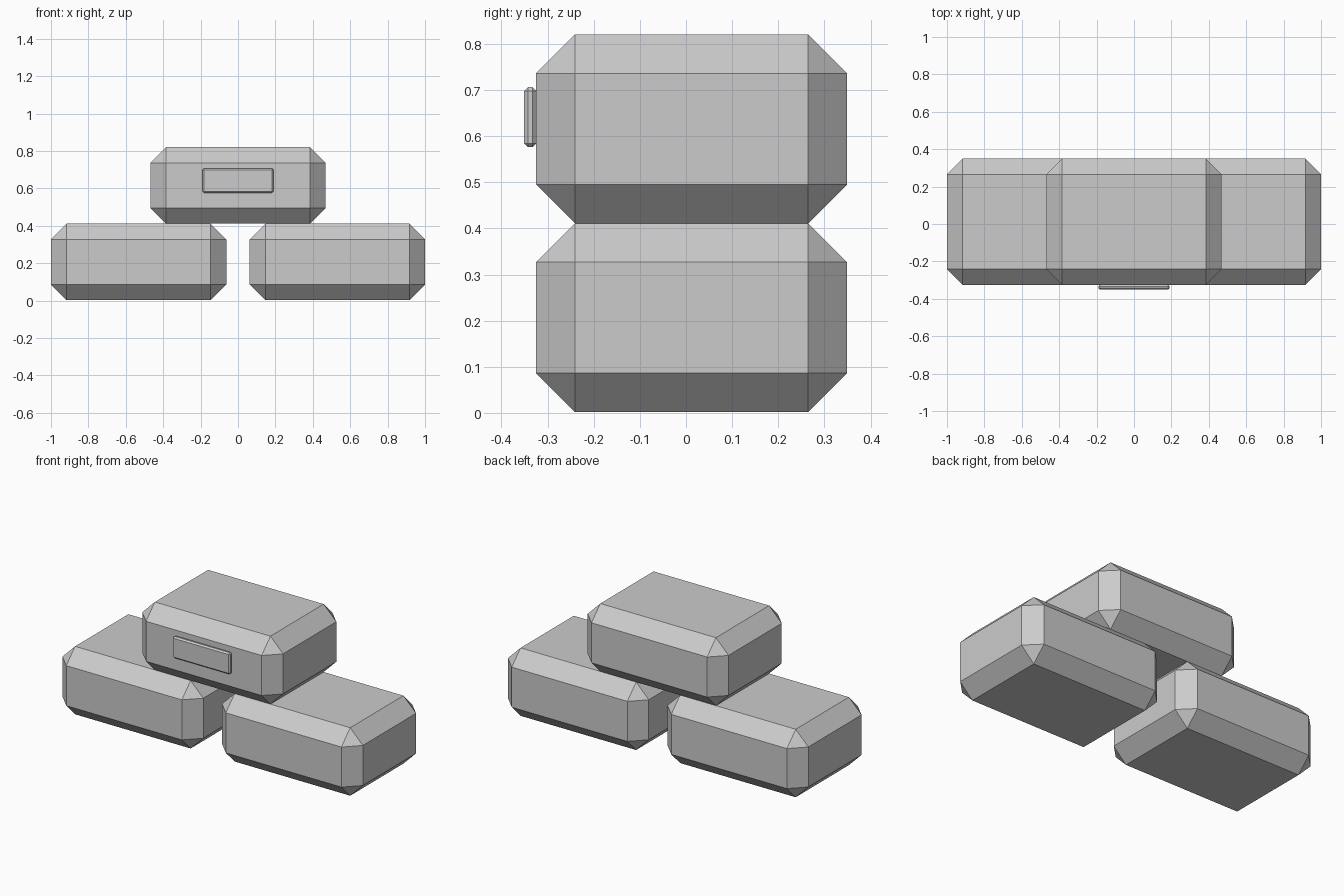
import bpy, bmesh
from mathutils import Vector

if "Cube" in bpy.data.objects:
    bpy.data.objects.remove(bpy.data.objects["Cube"])


def bevelled_block(name, lo, hi, chamfer):
    """Box between two corners with every edge chamfered flat."""
    lo, hi = Vector(lo), Vector(hi)
    size, centre = hi - lo, (lo + hi) / 2
    bm = bmesh.new()
    bmesh.ops.create_cube(bm, size=1)
    bmesh.ops.scale(bm, vec=size, verts=bm.verts)
    bmesh.ops.bevel(bm, geom=bm.edges[:], offset=chamfer, offset_type='OFFSET',
                    segments=1, affect='EDGES', profile=0.5)
    mesh = bpy.data.meshes.new(name)
    bm.to_mesh(mesh)
    bm.free()
    obj = bpy.data.objects.new(name, mesh)
    obj.location = centre
    bpy.context.collection.objects.link(obj)
    return obj


# Three stacked bars: two at the bottom, one on top
W, H = 0.9375, 0.409
FRONT, BACK = -0.325, 0.349
for name, x, z in (("left_bar", -0.53125, 0.002),
                   ("right_bar", 0.53125, 0.002),
                   ("top_bar", 0.0, 0.411)):
    bevelled_block(name, (x - W / 2, FRONT, z), (x + W / 2, BACK, z + H), 0.084)

# Small plate on the front of the top bar
bevelled_block("front_plate", (-0.191, -0.351, 0.576), (0.191, -0.3245, 0.706), 0.0085)
